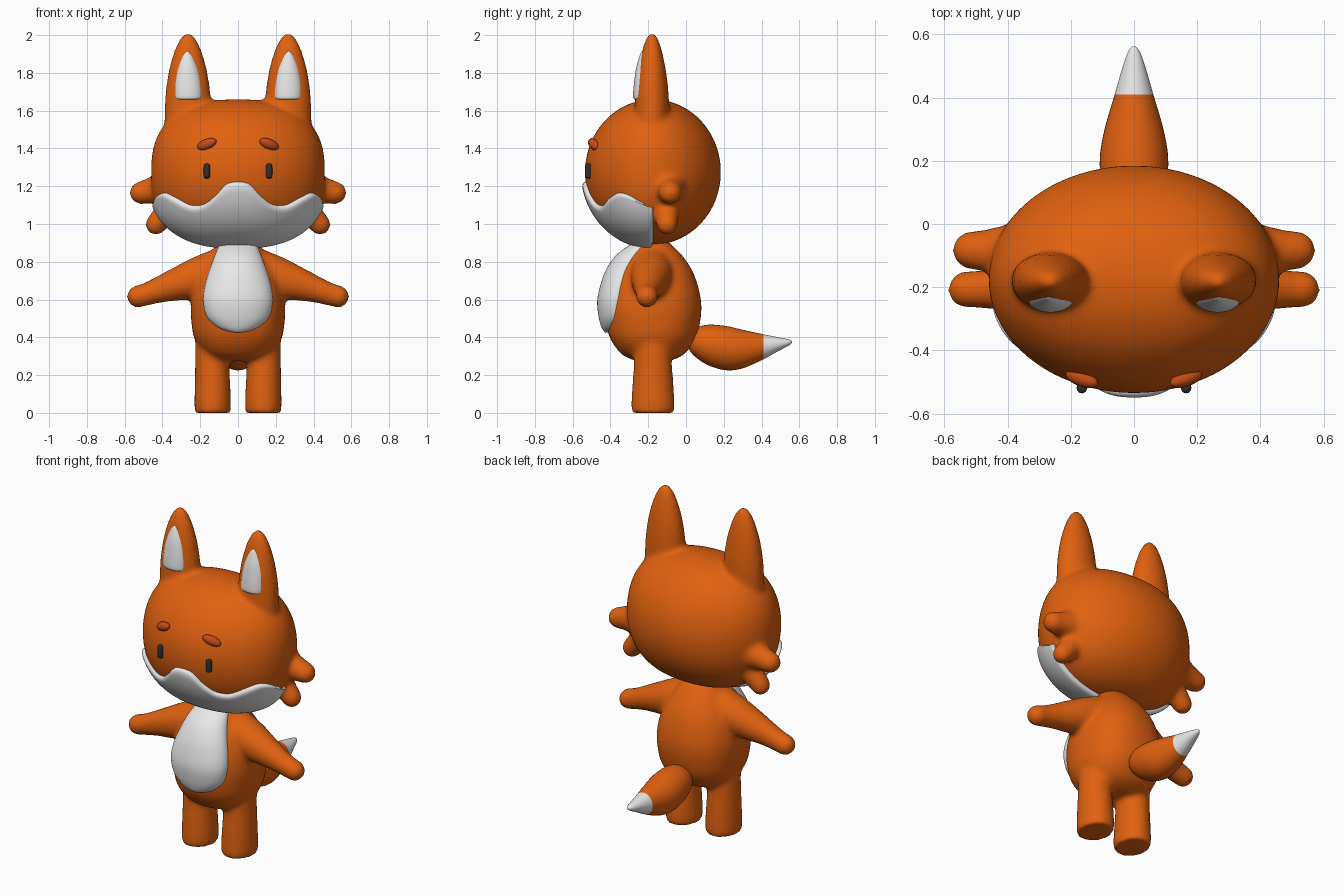
import bpy, bmesh, math
from mathutils import Vector, Matrix

cube = bpy.data.objects.get("Cube")
if cube:
    bpy.data.objects.remove(cube)


def material(name, rgb):
    m = bpy.data.materials.new(name)
    m.use_nodes = True
    m.diffuse_color = (*rgb, 1)
    m.node_tree.nodes["Principled BSDF"].inputs["Base Color"].default_value = (*rgb, 1)
    return m


ORANGE = material("orange fur", (0.75, 0.12, 0.005))
WHITE = material("white fur", (0.8, 0.8, 0.8))
BROW = material("dark orange", (0.56, 0.07, 0.008))
DARK = material("charcoal", (0.03, 0.03, 0.033))
SIDES = (("right", -1), ("left", 1))


def refine(rows, steps=5):
    """Smooth curve through a few rows of numbers."""
    out = []
    for i in range(len(rows) - 1):
        a, b, c, d = (rows[max(0, min(len(rows) - 1, i + k))] for k in (-1, 0, 1, 2))
        for s in range(steps):
            t = s / steps
            out.append([q + 0.5 * t * (r - p + t * (2 * p - 5 * q + 4 * r - w
                        + t * (3 * (q - r) + w - p))) for p, q, r, w in zip(a, b, c, d)])
    return out + [list(rows[-1])]


def ring(centre, u, v, power=2, n=40):
    pts = []
    for i in range(n):
        a = 2 * math.pi * i / n
        c, s = math.cos(a), math.sin(a)
        e = 2 / power
        pts.append(Vector(centre) + Vector(u) * math.copysign(abs(c) ** e, c)
                   + Vector(v) * math.copysign(abs(s) ** e, s))
    return pts


def skin(bm, rings, closed=True):
    """Bridge rings of points; closed rings also get end caps."""
    vs = [[bm.verts.new(p) for p in r] for r in rings]
    n = len(vs[0])
    faces = []
    for a, b in zip(vs, vs[1:]):
        for i in range(n if closed else n - 1):
            j = (i + 1) % n
            faces.append(bm.faces.new((a[i], a[j], b[j], b[i])))
    if closed:
        faces += [bm.faces.new(vs[0]), bm.faces.new(vs[-1])]
    bmesh.ops.recalc_face_normals(bm, faces=faces)


def column(bm, rows, power=2, n=40):
    """Upright loft; each row is x, y, z, x radius, y radius."""
    skin(bm, [ring((x, y, z), (max(rx, 0.002), 0, 0), (0, max(ry, 0.002), 0), power, n)
              for x, y, z, rx, ry in refine(rows)])


def limb(bm, rows):
    """Tapered rounded limb; each row is x, y, z, radius."""
    for x, y, z, r in refine(rows, 6):
        bmesh.ops.create_uvsphere(bm, u_segments=24, v_segments=16, radius=r,
                                  matrix=Matrix.Translation((x, y, z)))


def finish(bm, name, *mats, fuse=False):
    me = bpy.data.meshes.new(name)
    bm.to_mesh(me)
    bm.free()
    for m in mats:
        me.materials.append(m)
    for p in me.polygons:
        p.use_smooth = True
    ob = bpy.data.objects.new(name, me)
    bpy.context.scene.collection.objects.link(ob)
    if fuse:
        r = ob.modifiers.new("fuse", 'REMESH')
        r.mode = 'VOXEL'
        r.voxel_size = 0.014
        r.use_smooth_shade = True
        s = ob.modifiers.new("soften", 'SMOOTH')
        s.factor = 0.5
        s.iterations = 10
    else:
        me.set_sharp_from_angle(angle=math.radians(50))
    return ob


# Head surface: elliptical slices across x, boxier seen from the front
HA, HB, HC = 0.46, 0.36, 0.385
HY, HZ = -0.175, 1.275


def slice_radii(x):
    k = min(abs(x) / HA, 0.9999)
    return HB * math.sqrt(1 - k * k), HC * (1 - k ** 2.5) ** 0.4


# Head with ears and cheek tufts
bm = bmesh.new()
rings = []
for i in range(1, 48):
    x = -HA * math.cos(math.pi * i / 48)
    ry, rz = slice_radii(x)
    rings.append(ring((x, HY, HZ), (0, ry, 0), (0, 0, rz), n=64))
skin(bm, rings)
for _, s in SIDES:
    column(bm, [(s * 0.265, -0.18, z, rx, ry) for z, rx, ry in (
        (1.4, 0.125, 0.09), (1.55, 0.125, 0.092), (1.68, 0.12, 0.089), (1.8, 0.104, 0.076),
        (1.9, 0.078, 0.057), (1.96, 0.054, 0.04), (2.0, 0.028, 0.022), (2.012, 0.006, 0.005))])
    limb(bm, [(s * 0.35, -0.09, 1.2, 0.1), (s * 0.44, -0.085, 1.18, 0.073),
              (s * 0.515, -0.083, 1.165, 0.06)])
    limb(bm, [(s * 0.35, -0.1, 1.09, 0.07), (s * 0.435, -0.1, 0.998, 0.056)])
finish(bm, "head", ORANGE, fuse=True)

# Muzzle: raised shell over the lower front of the head
half = refine([(0, 1.225), (0.06, 1.212), (0.12, 1.15), (0.18, 1.105), (0.25, 1.1),
               (0.33, 1.14), (0.385, 1.165), (0.418, 1.15), (0.432, 1.11)], 6)
edge = [(0, -0.015), (0.003, 0.006), (0.015, 0.015), (0.035, 0.02), (0.07, 0.022)]
steps = edge + [(k / 20, 0.022) for k in range(2, 19)] + [(1 - t, h) for t, h in reversed(edge)]
bm = bmesh.new()
rows = []
for x, top in [(-x, z) for x, z in reversed(half[1:])] + half:
    ry, rz = slice_radii(x)
    limit = math.acos(max(-1, min(1, (HZ - top) / rz)))
    line = []
    for t, h in steps:
        a = limit * t
        p = Vector((x, -ry * math.sin(a), -rz * math.cos(a)))
        line.append(Vector((0, HY, HZ)) + p + p.normalized() * h)
    rows.append(line)
skin(bm, rows, closed=False)
finish(bm, "muzzle", WHITE)

# Inner ears, eyes and brows
for side, s in SIDES:
    bm = bmesh.new()
    column(bm, [(s * x, y, z, rx, ry) for x, y, z, rx, ry in (
        (0.264, -0.235, 1.66, 0.066, 0.038), (0.264, -0.235, 1.675, 0.073, 0.045),
        (0.265, -0.232, 1.74, 0.07, 0.044), (0.266, -0.222, 1.82, 0.057, 0.043),
        (0.267, -0.212, 1.88, 0.037, 0.037), (0.268, -0.209, 1.91, 0.018, 0.028),
        (0.268, -0.21, 1.92, 0.003, 0.01))], n=32)
    finish(bm, side + "_inner_ear", WHITE)

    bm = bmesh.new()
    column(bm, [(s * 0.165, -0.518, 1.28 + z, 0.016 * k, 0.017 * k) for z, k in (
        (-0.04, 0.3), (-0.036, 0.75), (-0.027, 1), (0.027, 1), (0.036, 0.75), (0.04, 0.3))], n=20)
    finish(bm, side + "_eye", DARK)

    bm = bmesh.new()
    pose = (Matrix.Translation((s * 0.165, -0.489, 1.423)) @ Matrix.Rotation(s * 0.34, 4, 'Z')
            @ Matrix.Rotation(s * 0.36, 4, 'Y') @ Matrix.Diagonal((0.056, 0.025, 0.027, 1)))
    bmesh.ops.create_uvsphere(bm, u_segments=28, v_segments=18, radius=1, matrix=pose)
    finish(bm, side + "_brow", BROW)

# Body with arms and legs
bm = bmesh.new()
column(bm, [(0, -0.175, z, rx, ry) for z, rx, ry in (
    (0.275, 0.1, 0.09), (0.31, 0.175, 0.165), (0.39, 0.23, 0.225), (0.48, 0.247, 0.25),
    (0.57, 0.25, 0.257), (0.66, 0.235, 0.242), (0.75, 0.2, 0.21), (0.83, 0.15, 0.158),
    (0.89, 0.11, 0.1), (0.92, 0.08, 0.07))], power=2.3)
for _, s in SIDES:
    limb(bm, [(s * 0.1, -0.18, 0.75, 0.12), (s * 0.2, -0.185, 0.72, 0.11),
              (s * 0.3, -0.195, 0.688, 0.092), (s * 0.4, -0.203, 0.657, 0.072),
              (s * 0.48, -0.206, 0.63, 0.061), (s * 0.53, -0.207, 0.616, 0.059)])
    column(bm, [(s * x, -0.175, z, rx, ry) for x, z, rx, ry in (
        (0.134, 0, 0.095, 0.113), (0.134, 0.05, 0.097, 0.115), (0.135, 0.15, 0.094, 0.109),
        (0.137, 0.28, 0.09, 0.1), (0.137, 0.42, 0.088, 0.1))])
finish(bm, "body", ORANGE, fuse=True)

# Belly patch
bm = bmesh.new()
column(bm, [(0, y, z, rx, ry) for y, z, rx, ry in (
    (-0.405, 0.425, 0.015, 0.02), (-0.39, 0.435, 0.07, 0.047), (-0.383, 0.46, 0.12, 0.067),
    (-0.375, 0.51, 0.165, 0.088), (-0.37, 0.59, 0.184, 0.1), (-0.355, 0.67, 0.176, 0.1),
    (-0.33, 0.75, 0.153, 0.097), (-0.29, 0.83, 0.124, 0.085), (-0.225, 0.9, 0.095, 0.06))], n=56)
finish(bm, "belly_patch", WHITE)

# Tail with a white tip
TIP = 0.41
bm = bmesh.new()
skin(bm, [ring((0, y, z), (max(rx, 0.002), 0, 0), (0, 0, max(rz, 0.002)))
          for y, z, rx, rz in refine([
              (0.01, 0.37, 0.02, 0.02), (0.025, 0.372, 0.055, 0.05), (0.06, 0.37, 0.085, 0.082),
              (0.12, 0.359, 0.103, 0.108), (0.21, 0.343, 0.108, 0.117), (0.3, 0.338, 0.093, 0.102),
              (TIP, 0.35, 0.061, 0.066), (0.49, 0.364, 0.038, 0.036), (0.54, 0.372, 0.021, 0.018),
              (0.558, 0.375, 0.009, 0.008), (0.562, 0.376, 0.002, 0.002)])])
for f in bm.faces:
    f.material_index = int(f.calc_center_median().y > TIP)
finish(bm, "tail", ORANGE, WHITE)
